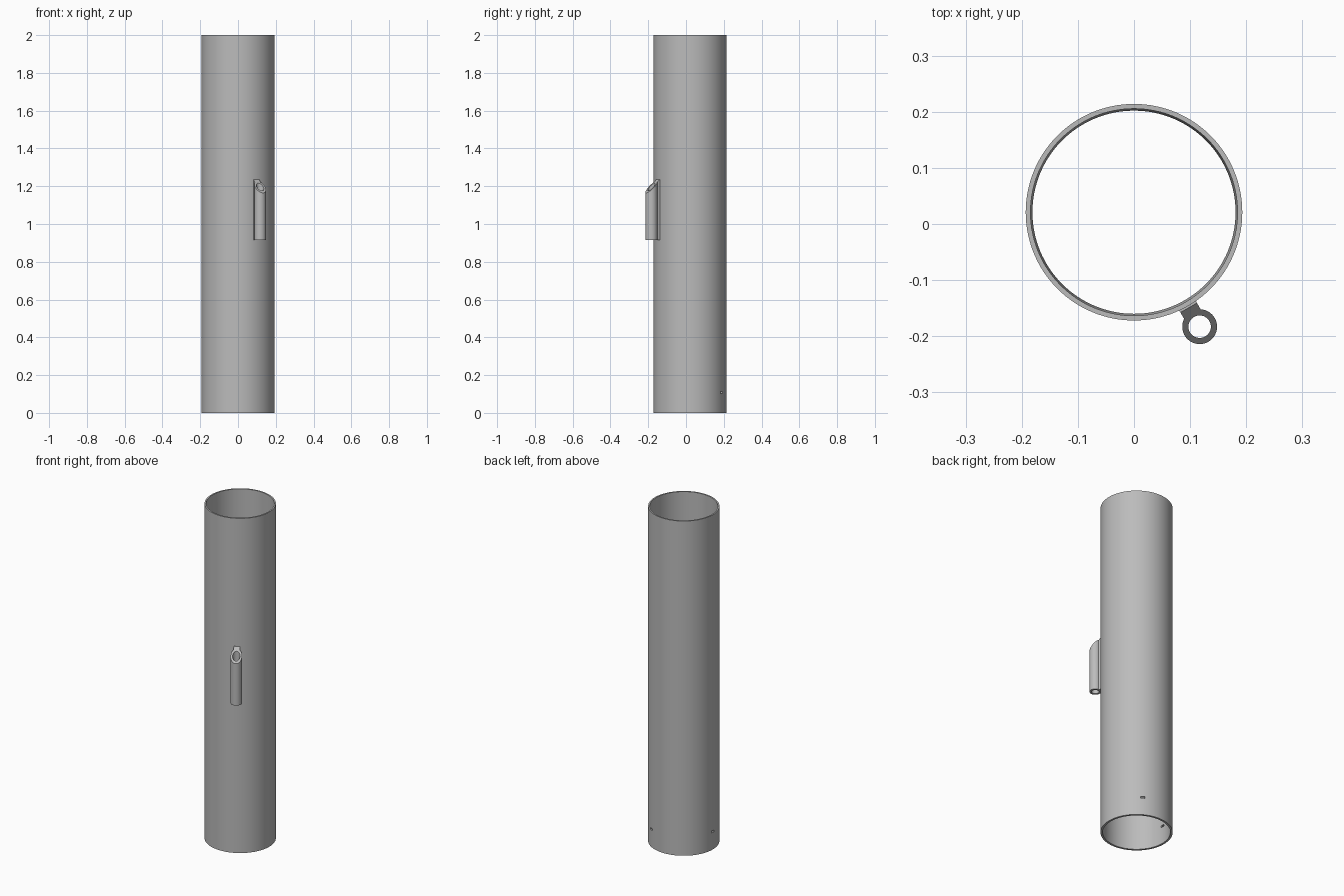
import bpy
import bmesh
import math
from mathutils import Vector

cube = bpy.data.objects.get("Cube")
if cube:
    bpy.data.objects.remove(cube, do_unlink=True)

TUBE_CENTRE = Vector((0, 0.021, 0))
OUTER, INNER_TOP, INNER_BOTTOM = 0.193, 0.1845, 0.181
HEIGHT = 2.0

grey = bpy.data.materials.new("plain grey")
grey.use_nodes = True
colour = (0.5, 0.5, 0.5, 1)
grey.diffuse_color = colour
grey.node_tree.nodes["Principled BSDF"].inputs["Base Color"].default_value = colour


def make_object(name, bm):
    bmesh.ops.recalc_face_normals(bm, faces=bm.faces)
    mesh = bpy.data.meshes.new(name)
    bm.to_mesh(mesh)
    bm.free()
    mesh.materials.append(grey)
    obj = bpy.data.objects.new(name, mesh)
    bpy.context.collection.objects.link(obj)
    return obj


def activate(obj):
    bpy.ops.object.select_all(action="DESELECT")
    obj.select_set(True)
    bpy.context.view_layer.objects.active = obj


def cut(obj, cutter):
    """Subtract the cutter from the object and remove the cutter."""
    cutter.hide_render = True
    mod = obj.modifiers.new("cut", "BOOLEAN")
    mod.operation, mod.solver, mod.object = "DIFFERENCE", "EXACT", cutter
    activate(obj)
    bpy.ops.object.modifier_apply(modifier=mod.name)
    bpy.data.objects.remove(cutter, do_unlink=True)


def smooth(obj):
    activate(obj)
    bpy.ops.object.shade_smooth_by_angle(angle=math.radians(30))


# Main tube: wall section spun round the axis, bore slightly tapered
bm = bmesh.new()
section = [(OUTER, 0), (OUTER, HEIGHT), (INNER_TOP, HEIGHT), (INNER_BOTTOM, 0)]
verts = [bm.verts.new((r, 0, z)) for r, z in section]
edges = [bm.edges.new((verts[i], verts[(i + 1) % 4])) for i in range(4)]
bmesh.ops.spin(bm, geom=verts + edges, cent=(0, 0, 0), axis=(0, 0, 1),
               angle=math.tau, steps=128, use_merge=True)
bmesh.ops.remove_doubles(bm, verts=bm.verts, dist=1e-5)
tube = make_object("main_tube", bm)
tube.location = TUBE_CENTRE

# Two small slots through the wall near the bottom
for degrees in (60, 180):
    a = math.radians(degrees)
    bpy.ops.mesh.primitive_cube_add(
        size=1, rotation=(0, 0, a),
        location=TUBE_CENTRE + Vector((0.187 * math.cos(a), 0.187 * math.sin(a), 0.107)))
    slot = bpy.context.object
    slot.scale = (0.06, 0.024, 0.011)
    cut(tube, slot)
smooth(tube)

# Guide lug: round sleeve with a web to the tube; local +x points away from the tube
LUG_R, BORE_R, WEB, REACH = 0.031, 0.020, 0.017, 0.045
LUG_BOTTOM, LUG_TOP = 0.915, 1.235
start = math.pi - math.asin(WEB / LUG_R)
outline = [(-REACH, -WEB)]
for i in range(49):
    a = -start + 2 * start * i / 48
    outline.append((LUG_R * math.cos(a), LUG_R * math.sin(a)))
outline.append((-REACH, WEB))
bm = bmesh.new()
base = bm.faces.new([bm.verts.new((x, y, LUG_BOTTOM)) for x, y in outline])
top = bmesh.ops.extrude_face_region(bm, geom=[base])["geom"]
bmesh.ops.translate(bm, vec=(0, 0, LUG_TOP - LUG_BOTTOM),
                    verts=[v for v in top if isinstance(v, bmesh.types.BMVert)])

# Slanted mouth of the lug
bmesh.ops.bisect_plane(bm, geom=bm.verts[:] + bm.edges[:] + bm.faces[:],
                       plane_co=(-0.039, 0, LUG_TOP), plane_no=(1, 0, 1),
                       clear_outer=True)
bmesh.ops.holes_fill(bm, edges=[e for e in bm.edges if e.is_boundary], sides=0)
lug = make_object("guide_lug", bm)

# Bore through the lug
bpy.ops.mesh.primitive_cylinder_add(vertices=48, radius=BORE_R, depth=1, location=(0, 0, 1.1))
cut(lug, bpy.context.object)
lug.location = (0.117, -0.183, 0)
lug.rotation_euler.z = math.radians(-60)
smooth(lug)
